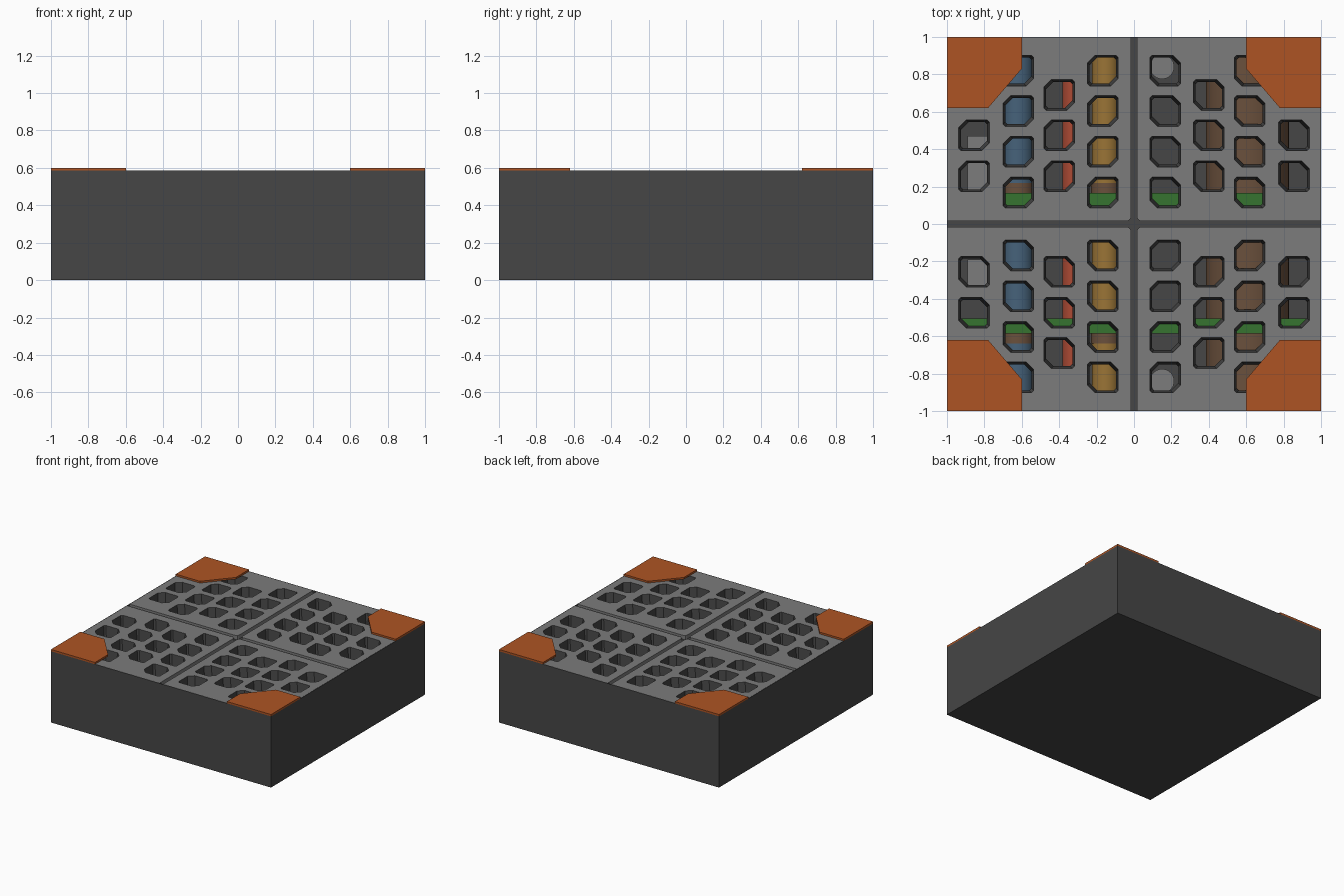
import bpy, bmesh, math
from mathutils import Vector

if "Cube" in bpy.data.objects:
    bpy.data.objects.remove(bpy.data.objects["Cube"])


def material(name, r, g, b):
    lin = [(c / 255 / 12.92) if c < 10 else ((c / 255 + 0.055) / 1.055) ** 2.4 for c in (r, g, b)]
    m = bpy.data.materials.new(name)
    m.diffuse_color = (*lin, 1)
    m.use_nodes = True
    m.node_tree.nodes["Principled BSDF"].inputs["Base Color"].default_value = m.diffuse_color
    return m


DARK = material("dark_grey", 70, 70, 70)
GREY = material("mid_grey", 124, 124, 124)
ORANGE = material("orange", 174, 84, 36)
BLUE = material("blue", 70, 98, 122)
RED = material("red", 172, 74, 52)
YELLOW = material("ochre", 154, 116, 54)
BROWN = material("rust_brown", 106, 80, 60)
GREEN = material("green", 54, 116, 48)


def finish(name, bm, mats, smooth=False):
    me = bpy.data.meshes.new(name)
    bm.to_mesh(me)
    bm.free()
    ob = bpy.data.objects.new(name, me)
    bpy.context.collection.objects.link(ob)
    for m in mats:
        me.materials.append(m)
    if smooth:
        bpy.context.view_layer.objects.active = ob
        ob.select_set(True)
        bpy.ops.object.shade_smooth_by_angle(angle=math.radians(40))
        ob.select_set(False)
    return ob


def box(name, lo, hi, mat):
    bm = bmesh.new()
    bmesh.ops.create_cube(bm, size=1)
    for v in bm.verts:
        v.co = [(lo[i] + hi[i]) / 2 + v.co[i] * (hi[i] - lo[i]) for i in range(3)]
    return finish(name, bm, [mat])


def cylinder(name, start, end, radius, mat):
    a, b = Vector(start), Vector(end)
    bm = bmesh.new()
    bmesh.ops.create_cone(bm, cap_ends=True, segments=32, radius1=radius, radius2=radius, depth=(b - a).length)
    rot = (b - a).to_track_quat('Z', 'Y')
    for v in bm.verts:
        v.co = rot @ v.co + (a + b) / 2
    return finish(name, bm, [mat], True)


def loop(bm, pts, z):
    vs = [bm.verts.new((x, y, z)) for x, y in pts]
    es = [bm.edges.new((vs[i], vs[(i + 1) % len(vs)])) for i in range(len(vs))]
    return vs, es


def bridge(bm, a, b, mat):
    for i in range(len(a)):
        j = (i + 1) % len(a)
        bm.faces.new((a[i], a[j], b[j], b[i])).material_index = mat


def hole_outline(cx, cy, h):
    # square with two larger cut corners on one diagonal
    c, s = 0.04, 0.012
    pts = [(-h + c, -h), (h - s, -h), (h, -h + s), (h, h - c),
           (h - c, h), (-h + s, h), (-h, h - s), (-h, -h + c)]
    return [(cx + x, cy + y) for x, y in pts]


TOP, UNDER = 0.585, 0.485
W = 0.996
# hole rows for each column of a quadrant
ODD = [0.255, 0.475]
COLUMNS = {0.167: [0.168, 0.387, 0.604, 0.82], 0.40: ODD + [0.69],
           0.618: [0.168, 0.387, 0.604, 0.82], 0.855: ODD}


def grille(name, sx, sy):
    bm = bmesh.new()
    g, r = 0.016, 0.02
    outer = [(g + r, g), (W, g), (W, W), (g, W), (g, g + r), (g + r * 0.3, g + r * 0.3)]
    top, top_e = loop(bm, outer, TOP)
    low, low_e = loop(bm, outer, UNDER)
    bridge(bm, top, low, 0)
    for cx, rows in COLUMNS.items():
        for cy in rows:
            a, ae = loop(bm, hole_outline(cx, cy, 0.082), TOP)
            b, be = loop(bm, hole_outline(cx, cy, 0.070), UNDER)
            bridge(bm, a, b, 1)
            top_e += ae
            low_e += be
    for es in (top_e, low_e):
        bmesh.ops.triangle_fill(bm, edges=es, use_beauty=True, use_dissolve=False)
    for v in bm.verts:
        v.co.x *= sx
        v.co.y *= sy
    bmesh.ops.recalc_face_normals(bm, faces=bm.faces)
    return finish(name, bm, [GREY, DARK])


def corner_plate(name, sx, sy):
    pts = [(1, 1), (0.6, 1), (0.6, 0.83), (0.78, 0.62), (1, 0.62)]
    bm = bmesh.new()
    a, _ = loop(bm, pts, TOP)
    b, _ = loop(bm, pts, 0.6)
    bridge(bm, a, b, 0)
    bm.faces.new(a)
    bm.faces.new(b)
    for v in bm.verts:
        v.co.x *= sx
        v.co.y *= sy
    bmesh.ops.recalc_face_normals(bm, faces=bm.faces)
    return finish(name, bm, [ORANGE])


# open tray: outer box with an inset, sunken top
bm = bmesh.new()
bmesh.ops.create_cube(bm, size=1)
for v in bm.verts:
    v.co = (v.co.x * 2, v.co.y * 2, (v.co.z + 0.5) * TOP)
lid = [f for f in bm.faces if f.normal.z > 0.9]
bmesh.ops.inset_region(bm, faces=lid, thickness=1 - W)
rim = lid[0]
ext = bmesh.ops.extrude_face_region(bm, geom=[rim])["geom"]
for e in ext:
    if isinstance(e, bmesh.types.BMVert):
        e.co.z = 0.02
if rim.is_valid:
    bmesh.ops.delete(bm, geom=[rim], context='FACES_ONLY')
bmesh.ops.recalc_face_normals(bm, faces=bm.faces)
finish("tray", bm, [DARK])

# grille quadrants and corner plates
for sx, xn in ((-1, "left"), (1, "right")):
    for sy, yn in ((-1, "front"), (1, "back")):
        grille(f"grille_{yn}_{xn}", sx, sy)
        corner_plate(f"corner_plate_{yn}_{xn}", sx, sy)

# dark strips at the bottom of the cross seam
box("seam_strip_x", (-W, -0.022, 0.54), (W, 0.022, 0.553), DARK)
box("seam_strip_y", (-0.022, -W, 0.54), (0.022, W, 0.5525), DARK)

# pipes running front to back
for name, x, z, r, mat in (("blue_pipe", -0.62, 0.3, 0.085, BLUE), ("red_pipe", -0.32, 0.3, 0.063, RED),
                           ("ochre_pipe", -0.15, 0.3, 0.075, YELLOW), ("large_brown_pipe", 0.607, 0.245, 0.222, BROWN)):
    cylinder(name, (x, -W, z), (x, W, z), r, mat)

# rusty collars on the slim pipes
for name, x, r in (("blue_pipe_collar", -0.62, 0.089), ("ochre_pipe_collar", -0.15, 0.079)):
    cylinder(name + "_back", (x, 0.1, 0.3), (x, 0.22, 0.3), r, BROWN)
    cylinder(name + "_front", (x, -0.64, 0.3), (x, -0.54, 0.3), r, BROWN)

# green cross beams
for name, y in (("green_beam_back", 0.125), ("green_beam_front", -0.545)):
    box(name, (-W, y - 0.04, 0.40), (W, y + 0.04, 0.48), GREEN)

# grey blocks and stubs on the floor
box("floor_block_back", (-0.89, 0.18, 0.02), (-0.78, 0.47, 0.06), GREY)
box("floor_block_front", (-0.89, -0.33, 0.02), (-0.78, -0.19, 0.06), GREY)
for name, y in (("floor_stub_back", 0.84), ("floor_stub_front", -0.84)):
    cylinder(name, (0.15, y, 0.02), (0.15, y, 0.06), 0.065, GREY)
